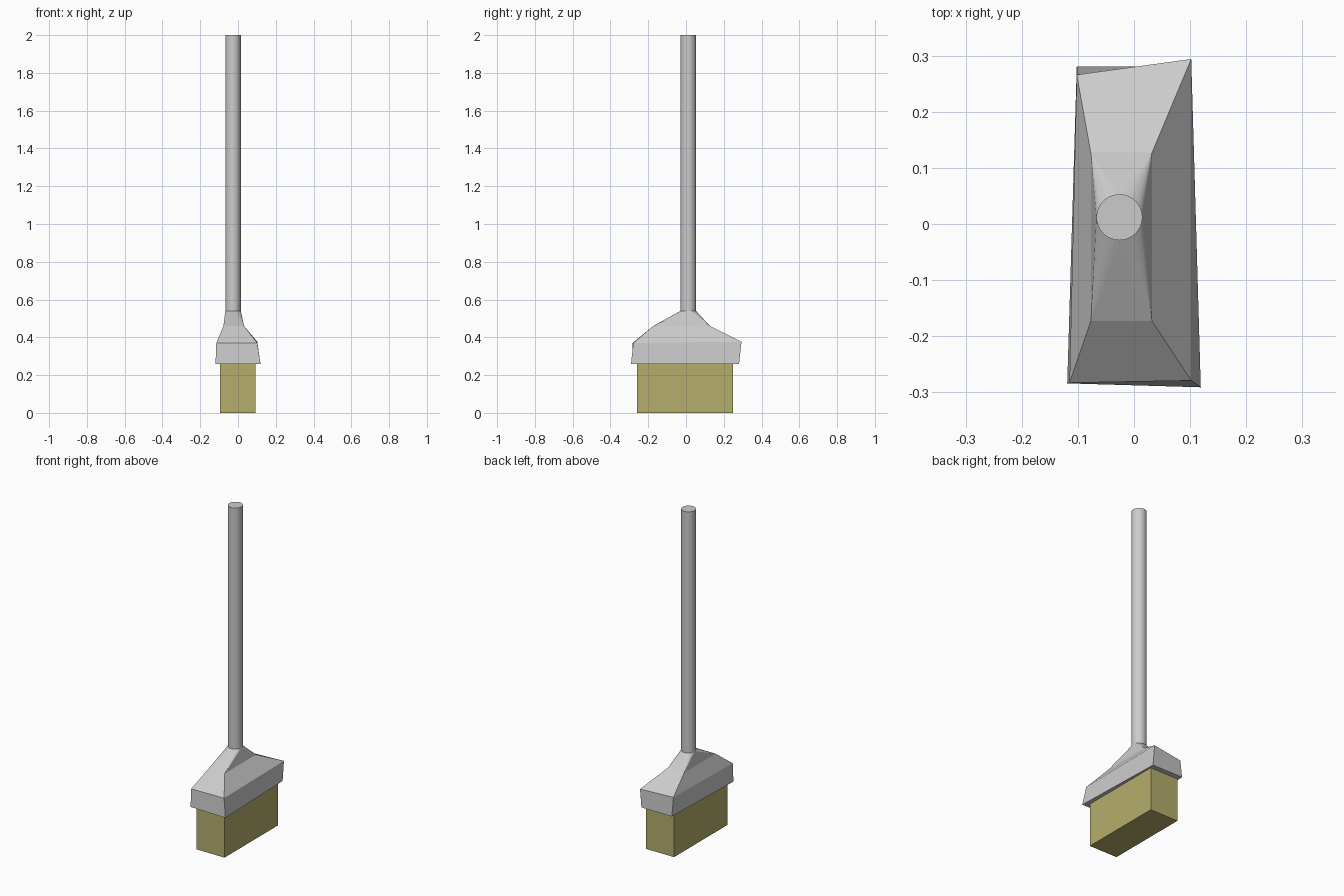
import bpy, bmesh, math

if "Cube" in bpy.data.objects:
    bpy.data.objects.remove(bpy.data.objects["Cube"])

CX, CY, R, N = -0.026, 0.012, 0.041, 32
Z_NECK, Z_TOP = 0.54, 2.0


def circle(z):
    # starts on the diagonal of the front-left corner, runs anticlockwise
    return [(CX + R * math.cos(math.radians(225) + 2 * math.pi * i / N),
             CY + R * math.sin(math.radians(225) + 2 * math.pi * i / N), z) for i in range(N)]


def skin(bm, a, b):
    n = len(a)
    for i in range(n):
        j = (i + 1) % n
        bm.faces.new((a[i], a[j], b[j], b[i]))


def finish(name, bm, color=None):
    bmesh.ops.recalc_face_normals(bm, faces=bm.faces)
    mesh = bpy.data.meshes.new(name)
    bm.to_mesh(mesh)
    bm.free()
    obj = bpy.data.objects.new(name, mesh)
    bpy.context.collection.objects.link(obj)
    if color:
        mat = bpy.data.materials.new(name + "_colour")
        mat.diffuse_color = color
        mat.use_nodes = True
        mat.node_tree.nodes["Principled BSDF"].inputs["Base Color"].default_value = mat.diffuse_color
        mesh.materials.append(mat)
    return obj


# bristle block
bm = bmesh.new()
lo, hi = [[bm.verts.new((x, y, z)) for x, y in
           ((-0.095, -0.26), (0.092, -0.26), (0.092, 0.25), (-0.095, 0.25))] for z in (0, 0.27)]
skin(bm, lo, hi)
bm.faces.new(lo)
bm.faces.new(hi)
finish("bristles", bm, (0.46, 0.42, 0.15, 1))

# broom head: slightly irregular rings, front-left corner first, anticlockwise
rings = [
    [(-0.119, -0.284, 0.26), (0.119, -0.291, 0.26), (0.102, 0.281, 0.26), (-0.102, 0.281, 0.26)],
    [(-0.115, -0.283, 0.37), (0.102, -0.279, 0.37), (0.102, 0.294, 0.377), (-0.102, 0.266, 0.37)],
    [(-0.077, -0.173, 0.46), (0.032, -0.173, 0.46), (0.032, 0.127, 0.46), (-0.077, 0.127, 0.46)],
]
bm = bmesh.new()
rings = [[bm.verts.new(p) for p in ring] for ring in rings]
for a, b in zip(rings, rings[1:]):
    skin(bm, a, b)
bm.faces.new(rings[0])

# neck: each corner fans onto a quarter of the round handle base
neck = [bm.verts.new(p) for p in circle(Z_NECK)]
q = N // 4
for k in range(4):
    corner, nxt = rings[2][k], rings[2][(k + 1) % 4]
    for i in range(k * q - q // 2, k * q + q // 2):
        bm.faces.new((corner, neck[(i + 1) % N], neck[i % N]))
    bm.faces.new((corner, nxt, neck[k * q + q // 2]))
bm.faces.new(neck)
finish("broom_head", bm)

# handle
bm = bmesh.new()
lo, hi = [[bm.verts.new(p) for p in circle(z)] for z in (Z_NECK, Z_TOP)]
skin(bm, lo, hi)
bm.faces.new(lo)
bm.faces.new(hi)
handle = finish("handle", bm)
bpy.context.view_layer.objects.active = handle
handle.select_set(True)
bpy.ops.object.shade_smooth_by_angle(angle=math.radians(30))
